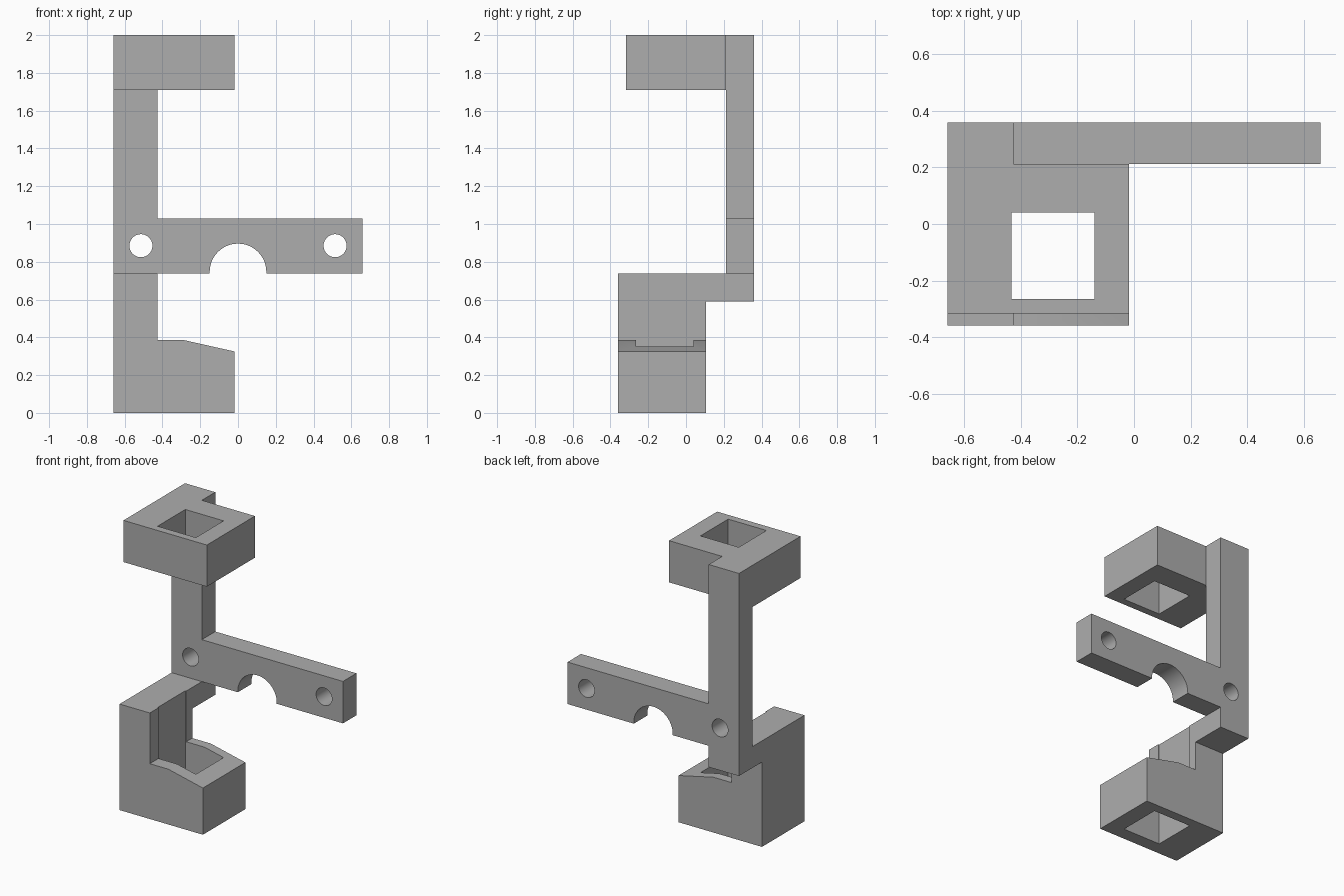
import bpy, bmesh, math
from mathutils import Matrix

cube = bpy.data.objects.get("Cube")
if cube:
    bpy.data.objects.remove(cube, do_unlink=True)

grey = bpy.data.materials.new("plain_grey")
grey.use_nodes = True
colour = (0.42, 0.42, 0.42, 1)
grey.diffuse_color = colour
grey.node_tree.nodes["Principled BSDF"].inputs["Base Color"].default_value = colour


def finish(name, bm):
    bmesh.ops.recalc_face_normals(bm, faces=bm.faces)
    mesh = bpy.data.meshes.new(name)
    bm.to_mesh(mesh)
    bm.free()
    mesh.materials.append(grey)
    obj = bpy.data.objects.new(name, mesh)
    bpy.context.collection.objects.link(obj)
    return obj


def extrude(name, points, y0, y1):
    """Side profile in x and z, extruded from y0 to y1."""
    bm = bmesh.new()
    face = bm.faces.new([bm.verts.new((x, y0, z)) for x, z in points])
    out = bmesh.ops.extrude_face_region(bm, geom=[face])
    for v in out["geom"]:
        if isinstance(v, bmesh.types.BMVert):
            v.co.y = y1
    return finish(name, bm)


def box(name, x0, x1, y0, y1, z0, z1):
    return extrude(name, [(x0, z0), (x1, z0), (x1, z1), (x0, z1)], y0, y1)


def rod(name, x, y, z, radius):
    """Cutter along y."""
    bm = bmesh.new()
    place = Matrix.Translation((x, y, z)) @ Matrix.Rotation(math.pi / 2, 4, "X")
    bmesh.ops.create_cone(bm, cap_ends=True, segments=64, radius1=radius,
                          radius2=radius, depth=0.4, matrix=place)
    return finish(name, bm)


def combine(target, other, operation):
    mod = target.modifiers.new(operation, "BOOLEAN")
    mod.operation = operation
    mod.solver = "EXACT"
    mod.object = other
    bpy.context.view_layer.objects.active = target
    bpy.ops.object.modifier_apply(modifier=mod.name)
    bpy.data.objects.remove(other, do_unlink=True)


LEFT, POST, RIGHT, END = -0.66, -0.427, -0.018, 0.66
FRONT, MID, BACK = -0.36, 0.212, 0.36
BAR_LOW, BAR_HIGH = 0.738, 1.03

# Upright post with the cross bar
bracket = extrude("bracket", [
    (LEFT, 0.59), (POST, 0.59), (POST, BAR_LOW), (END, BAR_LOW),
    (END, BAR_HIGH), (POST, BAR_HIGH), (POST, 2), (LEFT, 2)], MID, BACK)

# Lower socket with its sloped rim and side wall
socket = extrude("lower_socket", [
    (LEFT, 0), (RIGHT, 0), (RIGHT, 0.325), (-0.285, 0.385),
    (POST, 0.385), (POST, BAR_LOW), (LEFT, BAR_LOW)], FRONT, 0.107)

# Link between the socket wall and post, and the upper guide block
link = box("link_arm", LEFT, POST, 0.107, MID, 0.59, BAR_LOW)
guide = box("upper_guide", LEFT, RIGHT, -0.317, MID, 1.71, 2)
for part in (link, socket, guide):
    combine(bracket, part, "UNION")

# Square shaft, bolt holes and the arch under the bar
combine(bracket, box("shaft_cutter", -0.434, -0.139, -0.265, 0.04, -0.2, 2.2), "DIFFERENCE")
for side in (-1, 1):
    combine(bracket, rod("bolt_cutter", side * 0.514, 0.286, 0.885, 0.061), "DIFFERENCE")
combine(bracket, rod("arch_cutter", 0, 0.286, 0.746, 0.15), "DIFFERENCE")

# Merge coplanar faces, keep edges sharp and bores smooth
bm = bmesh.new()
bm.from_mesh(bracket.data)
bmesh.ops.remove_doubles(bm, verts=bm.verts, dist=0.0001)
bmesh.ops.dissolve_limit(bm, angle_limit=0.005, verts=bm.verts, edges=bm.edges)
bm.to_mesh(bracket.data)
bm.free()
bpy.ops.object.select_all(action="DESELECT")
bracket.select_set(True)
bpy.context.view_layer.objects.active = bracket
bpy.ops.object.shade_smooth_by_angle(angle=math.radians(30))
